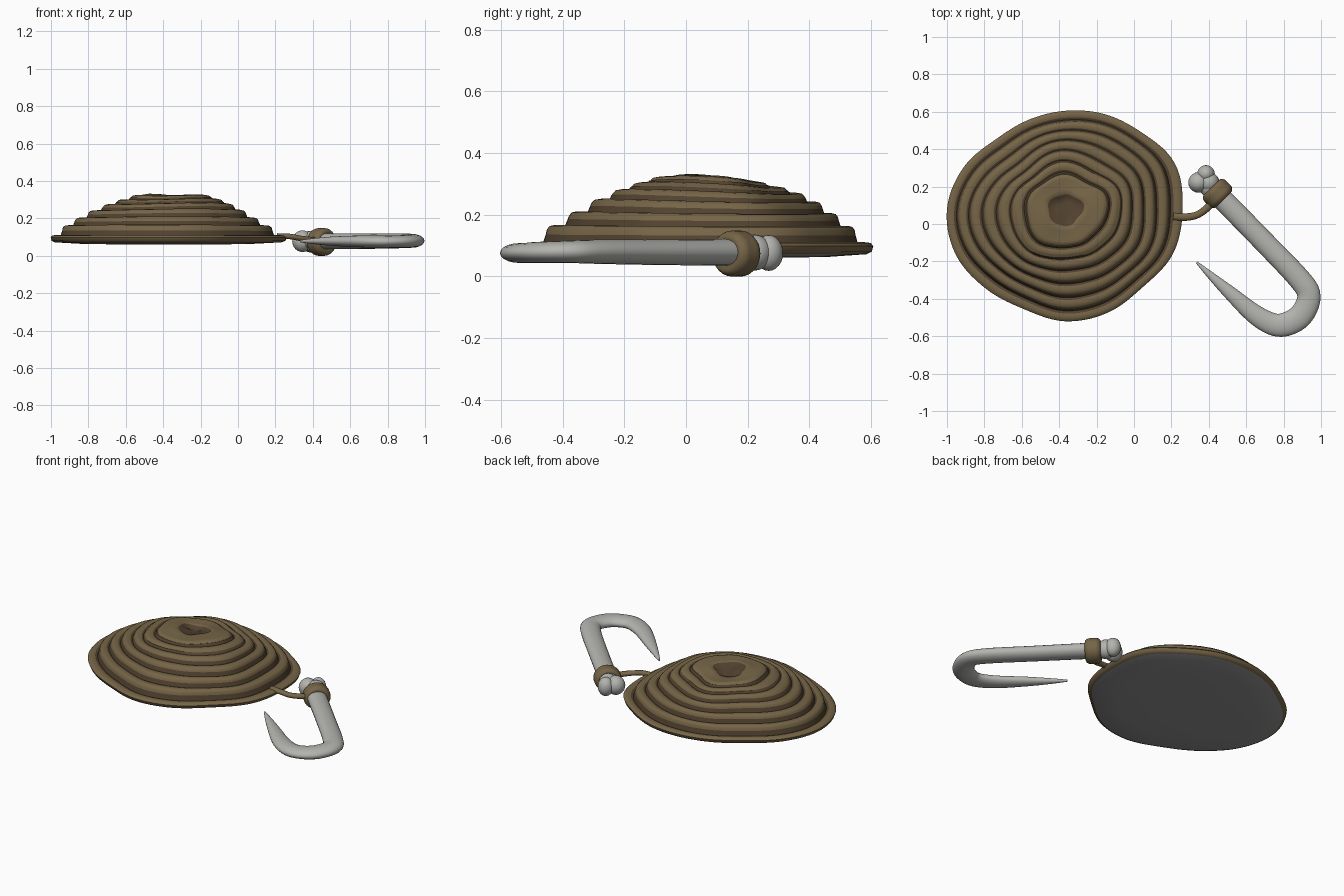
import bpy, bmesh, math
from mathutils import Vector

if "Cube" in bpy.data.objects:
    bpy.data.objects.remove(bpy.data.objects["Cube"])


def material(name, rgb):
    m = bpy.data.materials.new(name)
    m.diffuse_color = (*rgb, 1)
    m.use_nodes = True
    m.node_tree.nodes["Principled BSDF"].inputs["Base Color"].default_value = m.diffuse_color
    return m


TAN = material("tan rope", (0.18, 0.13, 0.063))
DARK = material("dark rope", (0.085, 0.055, 0.029))
BONE = material("pale bone", (0.45, 0.45, 0.43))
GREY = material("grey underside", (0.28, 0.28, 0.28))


def finish(bm, name, mats):
    bmesh.ops.recalc_face_normals(bm, faces=bm.faces)
    me = bpy.data.meshes.new(name)
    bm.to_mesh(me)
    bm.free()
    ob = bpy.data.objects.new(name, me)
    bpy.context.collection.objects.link(ob)
    for m in mats:
        me.materials.append(m)
    bpy.ops.object.select_all(action='DESELECT')
    bpy.context.view_layer.objects.active = ob
    ob.select_set(True)
    bpy.ops.object.shade_smooth_by_angle(angle=math.radians(50))
    return ob


def catmull(a, b, c, d, t):
    return 0.5 * (2 * b + (c - a) * t + (2 * a - 5 * b + 4 * c - d) * t * t
                  + (3 * b - a - 3 * c + d) * t ** 3)


def skin(bm, rings, cap=True):
    n = len(rings[0])
    for a, b in zip(rings, rings[1:]):
        for j in range(n):
            k = (j + 1) % n
            bm.faces.new((a[j], a[k], b[k], b[j]))
    if cap:
        bm.faces.new(rings[0])
        bm.faces.new(rings[-1])


def tube(name, pts, mat, steps=5, sides=20):
    """Sweep an ellipse along points of (x, y, z, flat radius, upright radius)."""
    path = []
    for i in range(len(pts) - 1):
        q = [pts[max(0, min(len(pts) - 1, i + o))] for o in (-1, 0, 1, 2)]
        for s in range(steps):
            path.append([catmull(*v, s / steps) for v in zip(*q)])
    path.append(pts[-1])
    bm = bmesh.new()
    rings = []
    for i, p in enumerate(path):
        a, b = path[max(0, i - 1)], path[min(len(path) - 1, i + 1)]
        d = Vector((b[0] - a[0], b[1] - a[1])).normalized()
        ring = []
        for j in range(sides):
            t = 2 * math.pi * j / sides
            w = p[3] * math.cos(t)
            ring.append(bm.verts.new((p[0] - d.y * w, p[1] + d.x * w,
                                      p[2] + p[4] * math.sin(t))))
        rings.append(ring)
    skin(bm, rings)
    return finish(bm, name, [mat])


# Coiled mound: stepped profile spun around an uneven outline
CX, CY, SEG = -0.37, 0.08, 112
OUTLINE = [.63, .637, .58, .55, .525, .515, .525, .585,
           .63, .632, .60, .578, .60, .60, .59, .626]


def outline(t):
    u = (t / (2 * math.pi) * 16) % 16
    i = int(u)
    return catmull(*(OUTLINE[(i + o) % 16] for o in (-1, 0, 1, 2)), u - i)


def wobble(f, t):
    inner = 1 - f
    r = f * outline(t)
    r *= 1 + inner * (.07 * math.sin(3 * t + 5 * f) + .05 * math.cos(5 * t - 4 * f))
    return r


RIDGES = [(1, .11), (.885, .163), (.775, .205), (.665, .244),
          (.555, .275), (.45, .298), (.34, .318)]
# rows of (radius fraction, height, material of the band leading to this row)
rows = [(.3, .06, 2), (.7, .063, 2), (.96, .072, 2), (.99, .08, 0)]
for i, (f, z) in enumerate(RIDGES):
    if i:
        low = RIDGES[i - 1][1]
        rows += [(f + .022, low - .006, 1), (f + .006, low + (z - low) * .45, 1)]
    rows += [(f, z - .012, 0), (f - .015, z - .002, 0), (f - .04, z + .001, 0),
             (f - .07, z - .001, 0)]
rows += [(.2, .322, 0), (.15, .32, 0), (.13, .308, 1), (.06, .305, 1)]

bm = bmesh.new()
rings = []
for f, z, _ in rows:
    ring = []
    for j in range(SEG):
        t = 2 * math.pi * j / SEG
        r = wobble(f, t)
        lift = 0
        if z > .1:
            lift = (1 - f) * (.008 * math.sin(2 * t + 6 * f) - .012 * math.sin(t))
        ring.append(bm.verts.new((CX + r * math.cos(t), CY + r * math.sin(t), z + lift)))
    rings.append(ring)
for k in range(len(rings) - 1):
    start = len(bm.faces)
    skin(bm, rings[k:k + 2], cap=False)
    bm.faces.ensure_lookup_table()
    for face in bm.faces[start:]:
        face.material_index = rows[k + 1][2]
bm.faces.new(rings[0]).material_index = 2
bm.faces.new(rings[-1]).material_index = 1
finish(bm, "coiled_mound", [TAN, DARK, GREY])

# Bone hook: shaft, bend and tapering point
tube("bone_hook", [
    (.35, .255, .078, .045, .04), (.40, .205, .078, .056, .045),
    (.475, .13, .078, .058, .043), (.69, -.09, .078, .058, .041),
    (.885, -.295, .08, .06, .039), (.935, -.385, .08, .062, .036),
    (.90, -.48, .078, .064, .034), (.83, -.53, .076, .064, .032),
    (.75, -.538, .076, .060, .032), (.645, -.482, .077, .052, .031),
    (.51, -.365, .078, .036, .025), (.41, -.275, .078, .02, .016),
    (.335, -.205, .078, .006, .006)], BONE)

# Knuckle lobes on the end of the bone
for n, (x, y, z, r) in enumerate([(.345, .222, .078, .055), (.385, .268, .076, .047),
                                  (.40, .222, .077, .056)]):
    bm = bmesh.new()
    bmesh.ops.create_uvsphere(bm, u_segments=20, v_segments=12, radius=r)
    bmesh.ops.scale(bm, vec=(1, 1, .058 / r), verts=bm.verts)
    bmesh.ops.translate(bm, vec=(x, y, z), verts=bm.verts)
    finish(bm, f"bone_knuckle_{n + 1}", [BONE])

# Rope wrap around the shaft
wx, wy, dx, dy = .447, .163, .7, -.714
tube("rope_wrap", [(wx + dx * s, wy + dy * s, .074, a, a * .93) for s, a in
                   [(-.046, .05), (-.044, .066), (-.026, .079), (0, .08),
                    (.026, .079), (.044, .066), (.046, .05)]], TAN, steps=3, sides=28)

# Cord joining the mound to the wrap
tube("joining_cord", [(.21, .04, .105, .02, .016), (.28, .037, .103, .02, .015),
                      (.34, .05, .092, .019, .015), (.395, .09, .085, .02, .016),
                      (.43, .14, .08, .022, .018)], TAN, sides=14)
